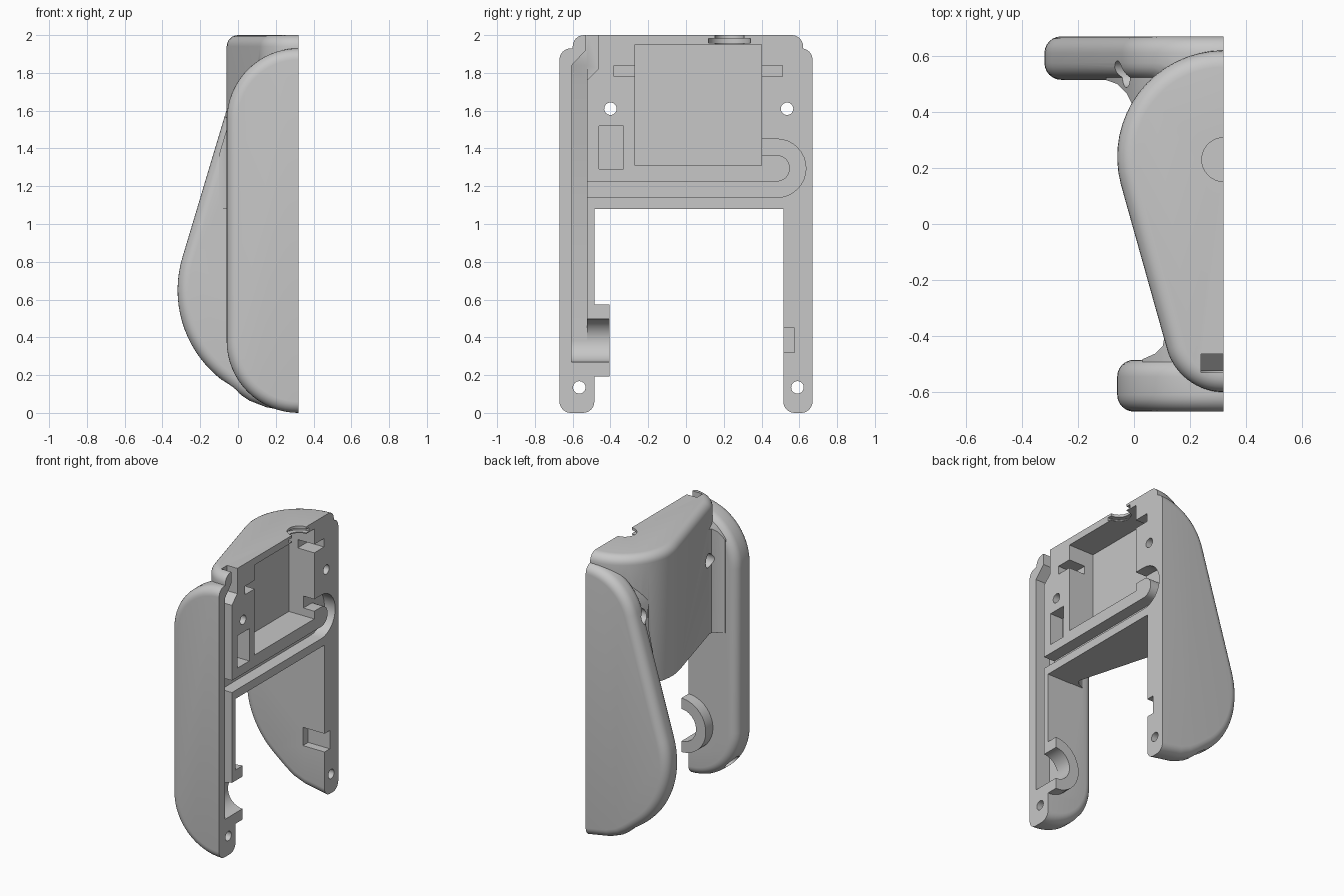
import bpy, bmesh
from math import sin, cos, pi, radians

if "Cube" in bpy.data.objects:
    bpy.data.objects.remove(bpy.data.objects["Cube"], do_unlink=True)

FACE = 0.32      # flat mating face
ROUND = 0.06     # edge rounding
AXES = {"x": lambda u, v, w: (w, u, v),
        "y": lambda u, v, w: (u, w, v),
        "z": lambda u, v, w: (u, v, w)}

grey = bpy.data.materials.new("grey_plastic")
grey.use_nodes = True
colour = (0.57, 0.57, 0.57, 1)
grey.diffuse_color = colour
grey.node_tree.nodes["Principled BSDF"].inputs["Base Color"].default_value = colour


def arc(cu, cv, r, a0, a1, n=16):
    return [(cu + r * cos(radians(a0 + (a1 - a0) * i / n)),
             cv + r * sin(radians(a0 + (a1 - a0) * i / n))) for i in range(n + 1)]


def circle(cu, cv, r, n=40):
    return arc(cu, cv, r, 4, 364, n)[:-1]


def rect(u0, u1, v0, v1):
    return [(u0, v0), (u1, v0), (u1, v1), (u0, v1)]


def mirrored(half):
    # closes a half outline that starts and ends on the mating face
    return half + [(2 * FACE - u, v) for u, v in half[-2:0:-1]]


def inset(pts, d):
    out = []
    for i, (u, v) in enumerate(pts):
        p, q = pts[i - 1], pts[(i + 1) % len(pts)]
        du, dv = q[0] - p[0], q[1] - p[1]
        k = d / ((du * du + dv * dv) ** 0.5)
        out.append((u - dv * k, v + du * k))
    return out


def loft(name, pts, axis, rings):
    """Sweep an outline along an axis; rings are (position, inset) pairs."""
    area = sum(pts[i - 1][0] * p[1] - p[0] * pts[i - 1][1] for i, p in enumerate(pts))
    if area < 0:
        pts = pts[::-1]
    bm = bmesh.new()
    loops = [[bm.verts.new(AXES[axis](u, v, w)) for u, v in inset(pts, d)] for w, d in rings]
    for a, b in zip(loops, loops[1:]):
        for i in range(len(a)):
            bm.faces.new((a[i - 1], a[i], b[i], b[i - 1]))
    bm.faces.new(loops[0])
    bm.faces.new(loops[-1])
    bmesh.ops.recalc_face_normals(bm, faces=bm.faces)
    mesh = bpy.data.meshes.new(name)
    bm.to_mesh(mesh)
    bm.free()
    mesh.materials.append(grey)
    ob = bpy.data.objects.new(name, mesh)
    bpy.context.collection.objects.link(ob)
    return ob


def prism(name, pts, axis, w0, w1):
    return loft(name, pts, axis, [(w0, 0), (w1, 0)])


def rounded(w0, w1, start=True, n=6):
    steps = [(ROUND * (1 - cos(i / n * pi / 2)), ROUND * (1 - sin(i / n * pi / 2)))
             for i in range(n + 1)]
    first = [(w0 + h, d) for h, d in steps] if start else [(w0, 0)]
    return first + [(w1 - h, d) for h, d in steps[::-1]]


def combine(target, tool, operation):
    mod = target.modifiers.new("shape", "BOOLEAN")
    mod.operation, mod.solver, mod.object = operation, "EXACT", tool
    bpy.context.view_layer.update()
    bpy.context.view_layer.objects.active = target
    bpy.ops.object.modifier_apply(modifier=mod.name)
    bpy.data.objects.remove(tool, do_unlink=True)


# Centre body: tapering teardrop with a rounded top
body = mirrored(arc(FACE, 0.24, 0.38, 90, 195) + arc(FACE, -0.39, 0.21, 195, 270))
shell = loft("grip_shell_half", body, "z", rounded(1.08, 2.0, start=False))

# Short front wing (stadium) and swollen back wing
front = mirrored(arc(FACE, 1.55, 0.38, 90, 180) + arc(FACE, 0.38, 0.38, 180, 270))
back = mirrored(arc(FACE, 1.55, 0.38, 90, 163) + arc(0.28, 0.65, 0.6, 163, 229)
                + [(-0.05, 0.145), (0.0, 0.105), (0.06, 0.065), (0.15, 0.03), (FACE, 0.0)])
combine(shell, loft("front_wing", front, "y", rounded(-0.67, -0.485)), "UNION")
combine(shell, loft("back_wing", back, "y", rounded(0.515, 0.67)), "UNION")

# Concave blends between body and wings, trimmed to the wing outlines
back_blend = [(0.06, 0.41), (-0.008, 0.43), (-0.025, 0.465), (-0.06, 0.5),
              (-0.1, 0.514), (-0.1, 0.57), (0.15, 0.57)]
front_blend = [(0.2, -0.39), (0.109, -0.4), (0.103, -0.435), (0.075, -0.463),
               (0.03, -0.483), (0.03, -0.54), (0.2, -0.54)]
for pts, wing, y0, y1 in ((back_blend, back, 0.3, 0.7), (front_blend, front, -0.7, -0.3)):
    blend = prism("blend", pts, "z", 1.083, 1.88)
    trim = loft("blend_trim", wing, "y", [(y0, 0.03), (y1, 0.03)])
    combine(blend, trim, "INTERSECT")
    combine(shell, blend, "UNION")

# Round socket lug inside the front wing
combine(shell, prism("socket_lug", circle(FACE, 0.383, 0.192), "y", -0.55, -0.405), "UNION")

# Flat mating face
combine(shell, prism("face_cut", rect(-1, 1, -1, 3), "x", FACE, 2), "DIFFERENCE")


def pocket(pts, depth):
    combine(shell, prism("pocket", pts, "x", FACE - depth, 0.5), "DIFFERENCE")


# Main pocket with side tabs, small pocket, lower slot
pocket(rect(-0.27, 0.40, 1.31, 1.95), 0.2)
pocket(rect(-0.38, -0.20, 1.78, 1.84), 0.13)
pocket(rect(0.35, 0.51, 1.78, 1.84), 0.13)
pocket(rect(-0.46, -0.33, 1.29, 1.52), 0.1)
pocket(rect(0.45, 0.575, 0.32, 0.45), 0.17)

# Cable channel looping back into the main pocket
pocket([(-0.56, 1.14)] + arc(0.48, 1.295, 0.155, -90, 90)
       + [(0.35, 1.45), (0.35, 1.365)] + arc(0.48, 1.295, 0.07, 90, -90)
       + [(-0.56, 1.225)], 0.085)

# Long channel in the front wing, with its exit at the top
long_channel = [(0.5, 0.383), (0.205, 0.383), (0.205, 1.76), (0.24, 1.84), (0.5, 1.84)]
combine(shell, prism("long_channel", long_channel, "y", -0.605, -0.525), "DIFFERENCE")
pocket([(-0.525, 1.76), (-0.465, 1.82), (-0.465, 2.2), (-0.53, 2.2),
        (-0.53, 1.92), (-0.605, 1.84), (-0.605, 1.78)], 0.08)
combine(shell, prism("socket_bore", circle(FACE, 0.383, 0.115), "y", -0.605, -0.3), "DIFFERENCE")

# Stepped button opening in the top
for radius, low, high in ((0.078, 1.93, 2.2), (0.112, 1.957, 1.982)):
    combine(shell, prism("button_hole", circle(FACE, 0.23, radius), "z", low, high), "DIFFERENCE")

# Screw holes with counterbores from the outside
for y, z, seat in ((-0.4, 1.61, 0.17), (0.535, 1.61, 0.1),
                   (-0.565, 0.135, 0.16), (0.59, 0.135, 0.16)):
    combine(shell, prism("screw_hole", circle(y, z, 0.033, 24), "x", -1, 1), "DIFFERENCE")
    combine(shell, prism("screw_seat", circle(y, z, 0.048, 24), "x", -1, seat), "DIFFERENCE")

# Smooth shading with crisp edges
bpy.ops.object.select_all(action="DESELECT")
shell.select_set(True)
bpy.context.view_layer.objects.active = shell
bpy.ops.object.shade_smooth_by_angle(angle=radians(30))
